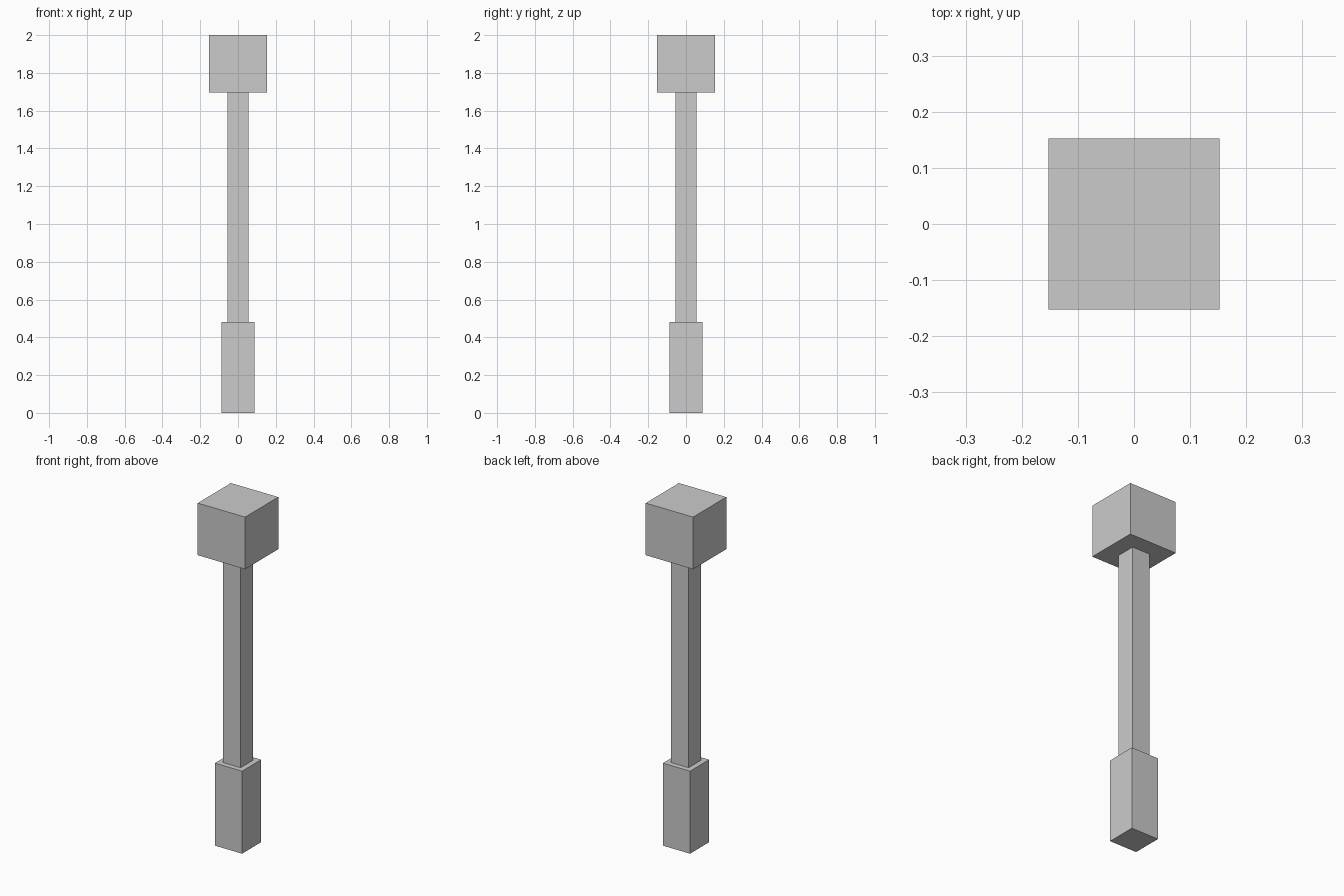
import bpy

if "Cube" in bpy.data.objects:
    bpy.data.objects.remove(bpy.data.objects["Cube"])


def box(name, width, z0, z1):
    """Square box centred on the z axis, from z0 to z1."""
    bpy.ops.mesh.primitive_cube_add(size=1, location=(0, 0, (z0 + z1) / 2))
    obj = bpy.context.object
    obj.name = name
    obj.scale = (width, width, z1 - z0)
    bpy.ops.object.transform_apply(location=False, rotation=False, scale=True)
    return obj


# Thick grip at the bottom, slim shaft, cube head on top
box("grip", 0.175, 0.0, 0.48)
box("shaft", 0.113, 0.48, 1.697)
box("head", 0.305, 1.697, 2.0)
